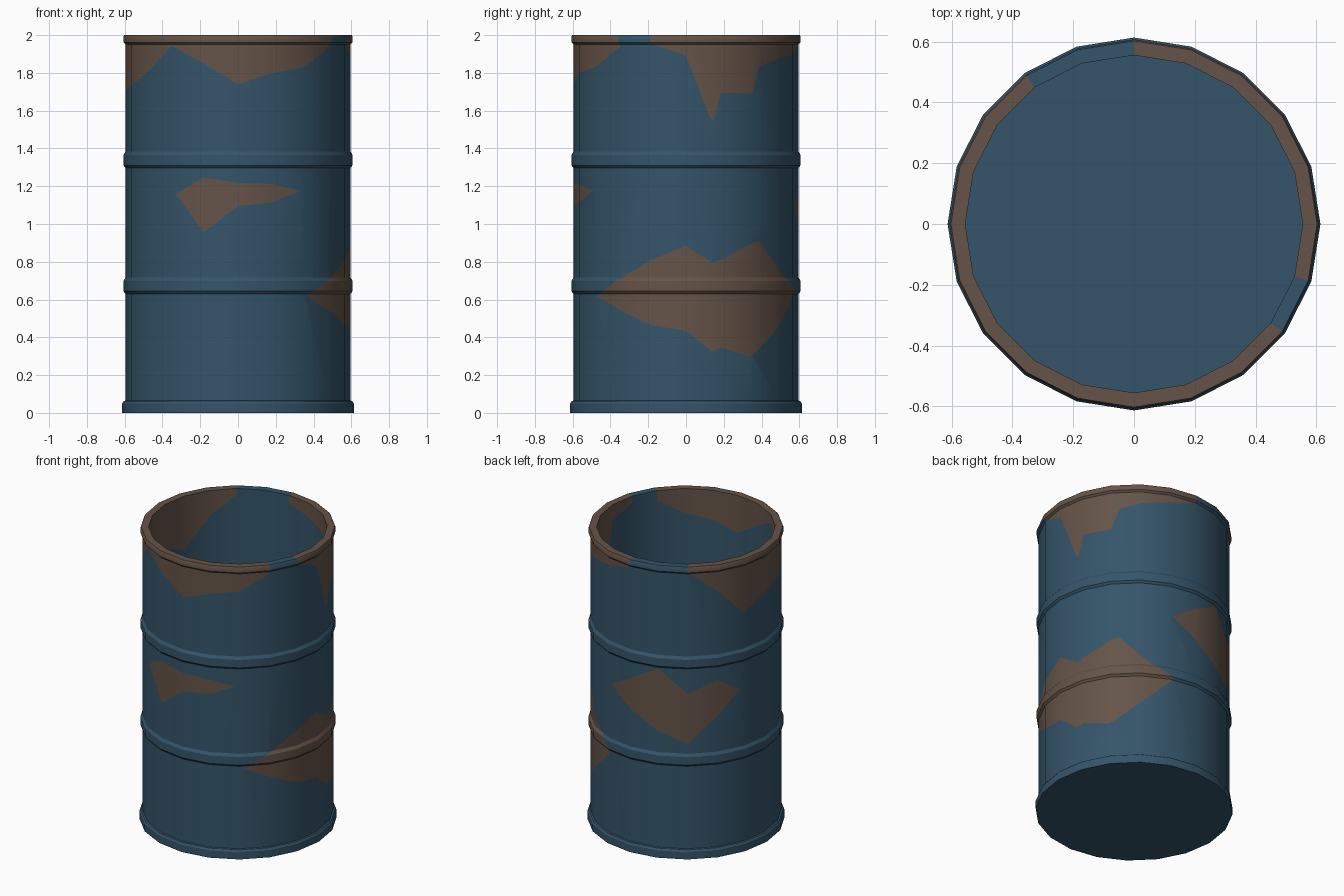
import bpy, bmesh, math
from mathutils import Vector

if "Cube" in bpy.data.objects:
    bpy.data.objects.remove(bpy.data.objects["Cube"])

SIDES = 20
STEP = 2 * math.pi / SIDES
R = 0.595            # plain wall radius


def material(name, rgb):
    m = bpy.data.materials.new(name)
    m.diffuse_color = (*rgb, 1)
    m.use_nodes = True
    m.node_tree.nodes["Principled BSDF"].inputs["Base Color"].default_value = m.diffuse_color
    return m


# Rust patches as outlines of (side number counted from the front to the right, height)
TOP = 2.1
patches = [
    # rim rust over the left and front
    [(12, TOP), (12, 1.96), (13, 1.82), (14, 1.63), (15, 1.70), (16, 1.73), (17, 1.80),
     (18, 1.945), (19, 1.85), (20, 1.74), (21, 1.80), (22, 1.83), (23, 1.935), (23, TOP)],
    # rim rust with a drip, right and back
    [(4, TOP), (4, 1.955), (5, 1.89), (5.7, 1.56), (5.8, 1.55), (6, 1.695), (7, 1.69),
     (7.3, 1.835), (8, 1.87), (9, 1.90), (10, 1.945), (10, TOP)],
    # front patch
    [(-1.87, 1.16), (-1, 1.245), (0, 1.218), (1, 1.212), (1.85, 1.175),
     (1, 1.115), (0, 1.095), (-1, 0.955)],
    # right patch
    [(2.08, 0.617), (4, 0.81), (5, 0.885), (5.76, 0.795), (6, 0.81), (7.1, 0.905),
     (7.3, 0.91), (8, 0.775), (9.15, 0.635), (8, 0.44), (7.05, 0.31), (6.9, 0.30),
     (6, 0.345), (5.75, 0.325), (5, 0.435), (4, 0.465)],
    # back left patch
    [(9.07, 1.09), (11, 1.29), (12, 1.125), (13, 1.21), (13.85, 1.11),
     (13, 0.96), (12, 0.785), (11, 0.86), (10, 0.97)],
]


def on_wall(k, u, z):
    """Point on flat side k at side coordinate u."""
    a, b = k * STEP, (k + 1) * STEP
    pa = Vector((R * math.sin(a), -R * math.cos(a), z))
    pb = Vector((R * math.sin(b), -R * math.cos(b), z))
    return pa.lerp(pb, u - k)


def side_coord(p):
    a = math.atan2(p.x, -p.y) % (2 * math.pi)
    k = math.floor(a / STEP)
    t = math.tan(a - (k + 0.5) * STEP) / math.tan(STEP / 2)
    return k, k + (t + 1) / 2


def inside(poly, u, z):
    hit = False
    for (u1, z1), (u2, z2) in zip(poly, poly[1:] + poly[:1]):
        if (z1 > z) != (z2 > z) and u < u1 + (z - z1) * (u2 - u1) / (z2 - z1):
            hit = not hit
    return hit


def is_cap(f):
    c = f.calc_center_median()
    return math.hypot(c.x, c.y) < 0.3


# Drum section: outer wall with base ring, two ribs and rim, then the inner wall
profile = [(0.613, 0), (0.613, 0.05), (0.605, 0.062), (R, 0.065)]
for zr in (0.63, 1.297):
    profile += [(R, zr), (0.607, zr + 0.014), (0.607, zr + 0.068), (R, zr + 0.086)]
profile += [(R, 1.95), (0.607, 1.962), (0.607, 1.99), (0.602, 2.0), (0.555, 2.0), (0.555, 0.04)]

bm = bmesh.new()
rings = [[bm.verts.new((r * math.sin(i * STEP), -r * math.cos(i * STEP), z))
          for i in range(SIDES)] for r, z in profile]
for lo, hi in zip(rings, rings[1:]):
    for i in range(SIDES):
        j = (i + 1) % SIDES
        bm.faces.new((lo[i], lo[j], hi[j], hi[i]))
bm.faces.new(rings[0][::-1])   # underside
bm.faces.new(rings[-1])        # inside floor

# Cut every rust outline into the sides it crosses
for poly in patches:
    for p, q in zip(poly, poly[1:] + poly[:1]):
        (u1, z1), (u2, z2) = sorted((p, q))
        if u2 - u1 < 1e-6 or (z1 == TOP and z2 == TOP):
            continue
        for k in range(math.floor(u1), math.ceil(u2)):
            ua, ub = max(u1, k), min(u2, k + 1)
            za, zb = (z1 + (u - u1) * (z2 - z1) / (u2 - u1) for u in (ua, ub))
            a, b = on_wall(k, ua, za), on_wall(k, ub, zb)
            mid = (k + 0.5) * STEP
            out = Vector((math.sin(mid), -math.cos(mid), 0))
            faces = []
            for f in bm.faces:
                if is_cap(f) or side_coord(f.calc_center_median())[0] != k % SIDES:
                    continue
                zs = [v.co.z for v in f.verts]
                if min(zs) <= max(za, zb) and max(zs) >= min(za, zb):
                    faces.append(f)
            geom = faces + list({e for f in faces for e in f.edges}) \
                + list({v for f in faces for v in f.verts})
            bmesh.ops.bisect_plane(bm, geom=geom, dist=1e-5, plane_co=a,
                                   plane_no=(b - a).cross(out).normalized())

# Colour faces that fall inside a rust outline
for f in bm.faces:
    c = f.calc_center_median()
    if is_cap(f):
        continue
    u = side_coord(c)[1]
    if any(inside(p, u + s, c.z) for p in patches for s in (-SIDES, 0, SIDES)):
        f.material_index = 1

mesh = bpy.data.meshes.new("drum")
bm.to_mesh(mesh)
bm.free()
mesh.materials.append(material("blue paint", (0.035, 0.090, 0.143)))
mesh.materials.append(material("brown rust", (0.130, 0.088, 0.064)))
drum = bpy.data.objects.new("drum", mesh)
bpy.context.collection.objects.link(drum)
bpy.context.view_layer.objects.active = drum
drum.select_set(True)
bpy.ops.object.shade_smooth_by_angle(angle=math.radians(30))
